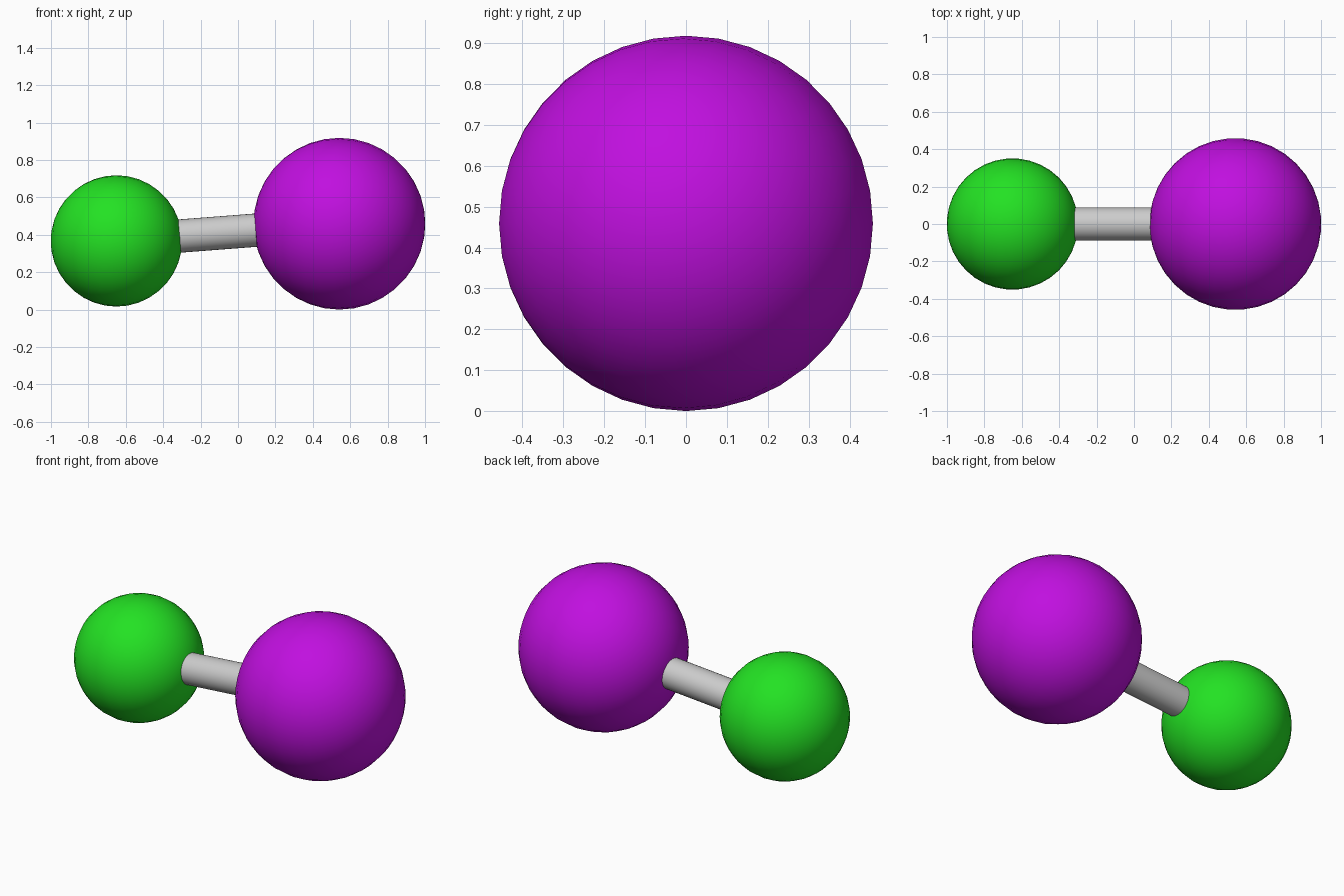
import bpy
import math
from mathutils import Vector

if "Cube" in bpy.data.objects:
    bpy.data.objects.remove(bpy.data.objects["Cube"])

SMALL_CENTRE, SMALL_RADIUS = Vector((-0.65, 0, 0.367)), 0.351
LARGE_CENTRE, LARGE_RADIUS = Vector((0.542, 0, 0.459)), 0.459
BOND_RADIUS = 0.089
bond = LARGE_CENTRE - SMALL_CENTRE


def smooth(obj):
    bpy.ops.object.shade_smooth_by_angle(angle=math.radians(35))


def ball(name, centre, radius, colour):
    # Poles point along x; half-step turn gives flat top and sides
    bpy.ops.mesh.primitive_uv_sphere_add(
        segments=36, ring_count=18, radius=radius, location=centre,
        rotation=(math.radians(5), math.radians(90), 0))
    obj = bpy.context.object
    obj.name = name
    mat = bpy.data.materials.new(name + "_colour")
    mat.diffuse_color = (*colour, 1)
    mat.use_nodes = True
    mat.node_tree.nodes["Principled BSDF"].inputs["Base Color"].default_value = mat.diffuse_color
    obj.data.materials.append(mat)
    smooth(obj)


# Two balls
ball("small_ball", SMALL_CENTRE, SMALL_RADIUS, (0.017, 0.76, 0.017))
ball("large_ball", LARGE_CENTRE, LARGE_RADIUS, (0.53, 0.005, 0.74))

# Connecting rod between the ball centres
bpy.ops.mesh.primitive_cylinder_add(
    vertices=32, radius=BOND_RADIUS, depth=bond.length,
    location=(SMALL_CENTRE + LARGE_CENTRE) / 2,
    rotation=bond.to_track_quat('Z', 'Y').to_euler())
rod = bpy.context.object
rod.name = "connecting_rod"
smooth(rod)
